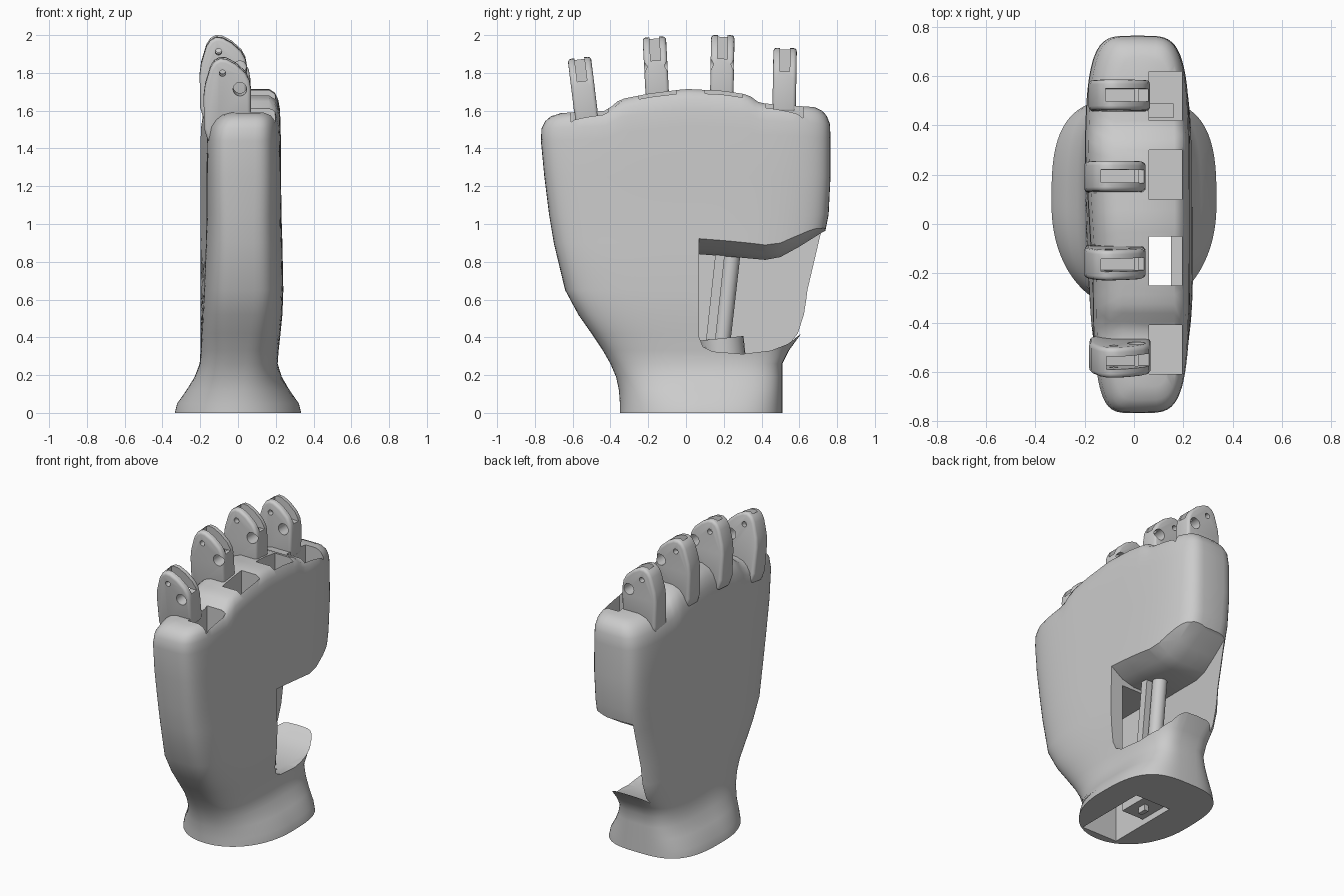
import bpy, bmesh, math
from mathutils import Vector, Matrix

cube = bpy.data.objects.get("Cube")
if cube:
    bpy.data.objects.remove(cube)

grey = bpy.data.materials.new("matte_grey")
grey.use_nodes = True
grey.diffuse_color = (0.6, 0.6, 0.6, 1)
grey.node_tree.nodes["Principled BSDF"].inputs["Base Color"].default_value = (0.6, 0.6, 0.6, 1)


def finish(name, bm):
    bmesh.ops.recalc_face_normals(bm, faces=bm.faces)
    mesh = bpy.data.meshes.new(name)
    bm.to_mesh(mesh)
    bm.free()
    ob = bpy.data.objects.new(name, mesh)
    bpy.context.collection.objects.link(ob)
    mesh.materials.append(grey)
    return ob


def activate(ob):
    bpy.ops.object.select_all(action='DESELECT')
    ob.select_set(True)
    bpy.context.view_layer.objects.active = ob


def smooth(ob, angle=35):
    activate(ob)
    bpy.ops.object.shade_smooth_by_angle(angle=math.radians(angle))


def cut(ob, cutter):
    cutter.hide_render = True
    mod = ob.modifiers.new("cut", 'BOOLEAN')
    mod.operation, mod.solver, mod.object = 'DIFFERENCE', 'EXACT', cutter
    activate(ob)
    bpy.ops.object.modifier_apply(modifier=mod.name)
    bpy.data.objects.remove(cutter)


def bevel(ob, width, segments):
    mod = ob.modifiers.new("bevel", 'BEVEL')
    mod.width, mod.segments = width, segments
    mod.limit_method, mod.angle_limit = 'ANGLE', math.radians(50)
    activate(ob)
    bpy.ops.object.modifier_apply(modifier=mod.name)


def loft(name, rings):
    """Join equal rings of points into a closed solid."""
    bm = bmesh.new()
    vs = [[bm.verts.new(p) for p in ring] for ring in rings]
    n = len(vs[0])
    for a, b in zip(vs, vs[1:]):
        for i in range(n):
            bm.faces.new((a[i], a[(i + 1) % n], b[(i + 1) % n], b[i]))
    bm.faces.new(vs[0])
    bm.faces.new(vs[-1])
    return finish(name, bm)


def box(name, x, y, z, lean=0):
    corners = [(x[0], y[0]), (x[1], y[0]), (x[1], y[1]), (x[0], y[1])]
    return loft(name, [[(a, b + d, h) for a, b in corners] for h, d in zip(z, (0, lean))])


def cylinder(name, start, end, radius, sides=24):
    start, end = Vector(start), Vector(end)
    axis = end - start
    bm = bmesh.new()
    place = Matrix.Translation((start + end) / 2) @ axis.to_track_quat('Z', 'Y').to_matrix().to_4x4()
    bmesh.ops.create_cone(bm, cap_ends=True, segments=sides, radius1=radius, radius2=radius,
                          depth=axis.length, matrix=place)
    return finish(name, bm)


# Knuckle line along the top of the palm
KNUCKLES = [(-.8, 1.58), (-.42, 1.6), (-.35, 1.66), (-.2, 1.69), (0, 1.715),
            (.2, 1.705), (.33, 1.685), (.39, 1.64), (.8, 1.61)]


def top_height(y):
    for (a, h), (b, k) in zip(KNUCKLES, KNUCKLES[1:]):
        if y <= b:
            return h + (k - h) * (y - a) / (b - a)
    return KNUCKLES[-1][1]


# Palm sections: height, y limits, x limits, squareness
SECTIONS = [(0, -.35, .51, -.335, .335, 2.1), (.05, -.35, .51, -.322, .322, 2.1),
            (.12, -.355, .51, -.273, .273, 2.3), (.19, -.37, .51, -.23, .232, 2.6),
            (.26, -.4, .51, -.204, .21, 2.9),
            (.33, -.44, .545, -.2, .215, 3), (.42, -.5, .61, -.2, .225, 3.4),
            (.52, -.57, .64, -.2, .235, 3.7), (.65, -.64, .67, -.2, .24, 4),
            (.9, -.7, .725, -.2, .235, 4), (1.05, -.725, .755, -.2, .23, 4.2),
            (1.25, -.75, .765, -.2, .228, 4.5), (1.45, -.768, .765, -.198, .226, 4.5),
            (1.52, -.765, .762, -.185, .222, 4.5), (1.56, -.745, .745, -.16, .212, 4.5),
            (1.585, -.715, .72, -.13, .195, 4.5), (1.6, -.66, .68, -.08, .165, 4.5)]
STEPS = 48


def palm_ring(z, y0, y1, x0, x1, n):
    us = [math.sin(math.pi * (i / STEPS - .5)) for i in range(STEPS + 1)]
    path = [(u, 1) for u in us] + [(u, -1) for u in us[-2:0:-1]]
    ring = []
    for u, side in path:
        y = (y0 + y1) / 2 + u * (y1 - y0) / 2
        power = n + 1 if u > 0 and z < .6 else n    # the wrist is squarer on the thumb side
        spread = max(0, 1 - abs(u) ** power) ** (1 / power)
        x = (x0 + x1) / 2 + side * (x1 - x0) / 2 * spread
        if side < 0:                                # back of the hand curves in to the little finger
            bow = min(.032, max(0, .06 * (.3 - y)))
            x += bow * spread * min(1, max(0, (z - .2) / .8))
        h = z if z <= 1.25 else 1.25 + (z - 1.25) * (top_height(y) - 1.25) / .35
        ring.append((x, y, h))
    return ring


# Palm shell; the curved top is closed with strips running across it
bm = bmesh.new()
rings = [[bm.verts.new(p) for p in palm_ring(*s)] for s in SECTIONS]
count = len(rings[0])
for a, b in zip(rings, rings[1:]):
    for i in range(count):
        bm.faces.new((a[i], a[(i + 1) % count], b[(i + 1) % count], b[i]))
bm.faces.new(rings[0])
t = rings[-1]
for i in range(STEPS):
    strip = [t[i], t[i + 1], t[(count - i - 1) % count], t[(count - i) % count]]
    bm.faces.new(list(dict.fromkeys(strip)))
palm = finish("palm", bm)

# Thumb opening: slanted thin back wall, roof flaring toward the palm face
INNER = [(.07, .84), (.07, .4), (.09, .35), (.14, .325), (.3, .312), (.45, .33), (.54, .365),
         (.61, .42), (1, .6), (1, 1.1), (.72, .955), (.6, .88), (.5, .825), (.42, .81), (.2, .83)]


def opening(x, slant=0, lift=0):
    return [(x + slant * (y - .07), y, z + (lift if z > .8 else 0)) for y, z in INNER]


cut(palm, loft("thumb_cutter", [opening(-.175, slant=.1), opening(.06),
                                opening(.15, lift=.025), opening(.26, lift=.1)]))

# Wrist tunnel and tendon pockets
cut(palm, box("tunnel_cutter", (-.11, .15), (-.3, .2), (-.1, .82)))
for y0, y1, floor in [(-.61, -.41, 1.38), (-.25, -.05, .7), (.1, .3, 1.35), (.42, .62, 1.35)]:
    cut(palm, box("pocket_cutter", (.06, .195), (y0, y1), (floor, 2)))
smooth(palm)

# Thumb hinge rod, its foot and the tendon guides
smooth(cylinder("thumb_rod", (.0, .25, .9), (.0, .185, .33), .045))
smooth(cylinder("rod_foot", (.0, .2, .3), (.0, .19, .395), .115))
box("tendon_rail", (-.07, .07), (.1, .15), (.33, .88), lean=.06)
box("wrist_anchor", (-.12, .05), (-.05, .21), (.04, .1))
box("anchor_tab", (-.03, 0), (.04, .1), (.0, .05))
box("pocket_block", (.06, .16), (.43, .49), (1.34, 1.5))

# Knuckle profile: x and height below the tip
KNUCKLE = [(-.165, -.445), (-.188, -.37), (-.19, -.2), (-.182, -.14), (-.155, -.05), (-.135, -.018),
           (-.105, 0), (-.07, -.003), (-.02, -.03), (.03, -.075), (.052, -.115), (.06, -.16),
           (.06, -.34), (-.1, -.36), (-.14, -.435)]


def knuckle(name, y, tip, lean, dx):
    half = .062
    ob = loft(name, [[(x, d, z) for x, z in KNUCKLE] for d in (-half, half)])
    bevel(ob, .018, 3)
    cut(ob, box("slot_cutter", (-.12, .2), (-.026, .026), (-.125, .1)))
    for x, z, r in [(.01 - dx, -.16, .036), (-.09, -.075, .017)]:
        cut(ob, cylinder("pin_cutter", (x, -.2, z), (x, .2, z), r))
    smooth(ob)
    ob.matrix_world = Matrix.Translation((dx, y, tip)) @ Matrix.Rotation(lean, 4, 'X')


knuckle("little_knuckle", -.565, 1.88, math.radians(7), .008)
knuckle("ring_knuckle", -.168, 1.99, math.radians(3), -.013)
knuckle("middle_knuckle", .195, 2.0, math.radians(-1), -.013)
knuckle("index_knuckle", .525, 1.932, math.radians(-1), .005)
